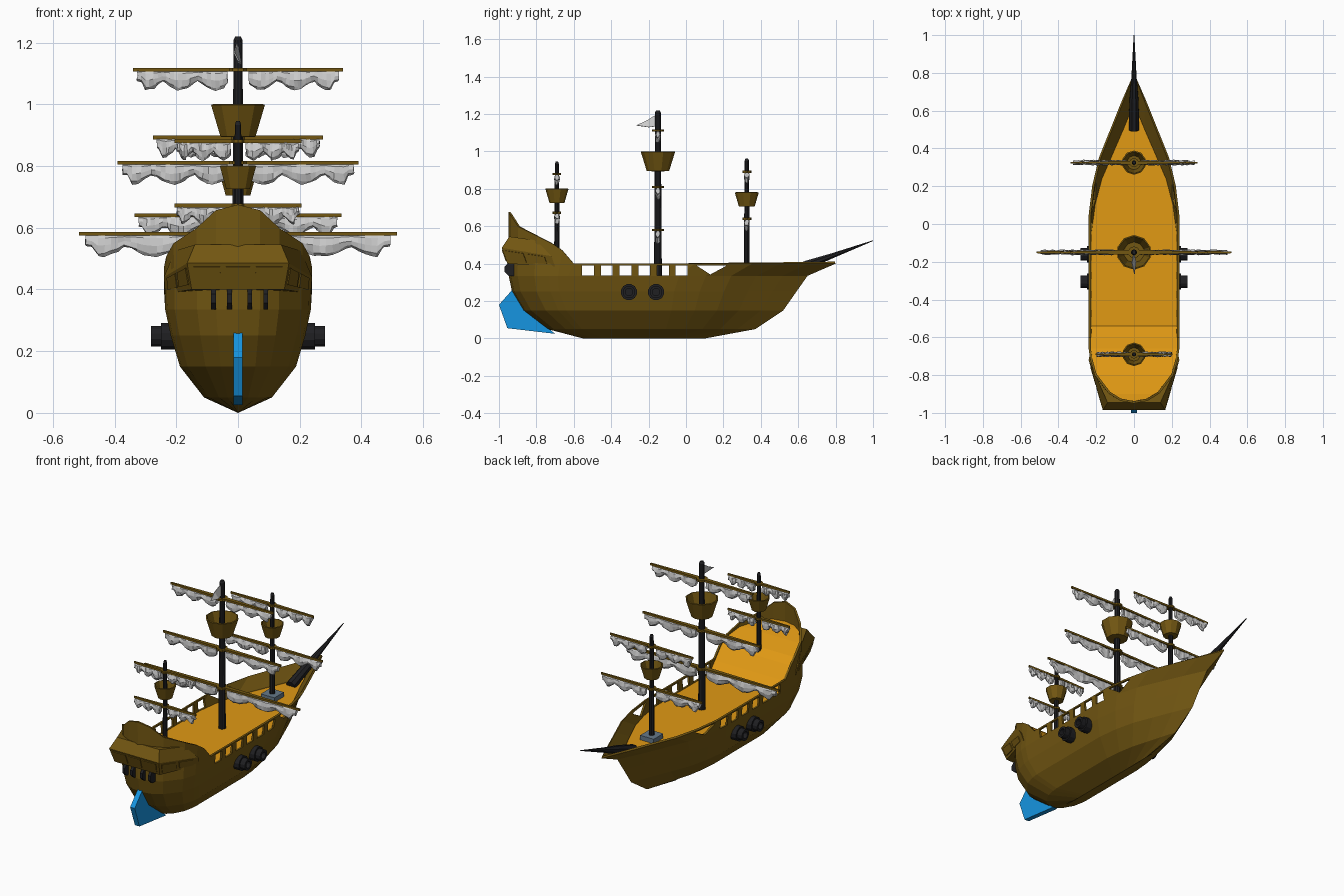
import bpy, bmesh, math, random
from mathutils import Matrix, Vector

if "Cube" in bpy.data.objects:
    bpy.data.objects.remove(bpy.data.objects["Cube"])
random.seed(4)

def mat(name, r, g, b):
    m = bpy.data.materials.new(name)
    m.diffuse_color = (r, g, b, 1)
    m.use_nodes = True
    m.node_tree.nodes["Principled BSDF"].inputs["Base Color"].default_value = m.diffuse_color
    return m

BROWN = mat("hull_wood", .17, .095, .006)
DECK = mat("deck_wood", .75, .32, .007)
BLACK = mat("black_wood", .014, .014, .016)
BLUE = mat("rudder_blue", .008, .30, .75)
SLATE = mat("slate", .13, .19, .25)

def make(name, verts, faces, m=None, solid=0, fix=True):
    me = bpy.data.meshes.new(name)
    me.from_pydata([tuple(v) for v in verts], [], faces)
    bm = bmesh.new()
    bm.from_mesh(me)
    bmesh.ops.remove_doubles(bm, verts=bm.verts, dist=1e-5)
    if fix:
        bmesh.ops.recalc_face_normals(bm, faces=bm.faces)
    bm.to_mesh(me)
    bm.free()
    ob = bpy.data.objects.new(name, me)
    bpy.context.collection.objects.link(ob)
    if m:
        me.materials.append(m)
    if solid:
        s = ob.modifiers.new("thickness", 'SOLIDIFY')
        s.thickness = solid
    return ob

def loft(name, rings, m=None, caps=True, solid=0, fix=True):
    n = len(rings[0])
    verts = [v for r in rings for v in r]
    faces = [(k*n+i, k*n+(i+1) % n, (k+1)*n+(i+1) % n, (k+1)*n+i)
             for k in range(len(rings)-1) for i in range(n)]
    if caps:
        faces += [tuple(range(n))[::-1], tuple(range(len(verts)-n, len(verts)))]
    return make(name, verts, faces, m, solid, fix)

def lathe(name, prof, loc, m=None, rot=Matrix(), n=10, solid=0):
    rings = [[rot @ Vector((r*math.cos(2*math.pi*(i+.5)/n), r*math.sin(2*math.pi*(i+.5)/n), z))
              + Vector(loc) for i in range(n)] for r, z in prof]
    return loft(name, rings, m, False, solid)

def prism(name, yz, x0, x1, m=None):
    return loft(name, [[(x, y, z) for y, z in yz] for x in (x0, x1)], m)

def interp(tab, v):
    for (a, p), (b, q) in zip(tab, tab[1:]):
        if v <= b:
            return p + (q-p)*max(0, (v-a)/(b-a))
    return tab[-1][1]

# hull: stacked plan outlines, stern to bow
OUT = [(0, 0), (.008, .3), (.03, .56), (.086, .87), (.135, .97), (.165, 1), (.2, 1), (.4, 1), (.57, 1),
       (.66, .92), (.745, .77), (.83, .52), (.915, .27), (1, 0)]
LEVELS = [(0, -.55, .1, 0), (.05, -.74, .37, .11), (.15, -.87, .52, .188),
          (.25, -.93, .59, .218), (.335, -.948, .65, .236), (.40, -.95, .80, .240)]
SHEER = [(-.95, .675), (-.935, .655), (-.9, .60), (-.8, .55), (-.71, .505), (-.66, .47), (-.6, .40), (1, .40)]
rings = []
for z, ys, yb, hw in LEVELS:
    half = [(hw*w, ys + (yb-ys)*f) for f, w in OUT]
    pts = half + [(-x, y) for x, y in half[-2:0:-1]]
    rings.append([(x, y, interp(SHEER, y) if z == .40 else z) for x, y in pts])
hull = loft("hull", rings, BROWN, False, .012, False)

# railing openings, cut through both sides
cut_v, cut_f = [], []
gaps = [[(y, .337), (y+.063, .337), (y+.063, .391), (y, .391)] for y in [-.555+.1*i for i in range(6)]]
gaps.append([(.13, .342), (.215, .388), (.215, .391), (.055, .391)])
for g in gaps:
    o = len(cut_v)
    cut_v += [(x, y, z) for x in (-.4, .4) for y, z in g]
    cut_f += [(o, o+1, o+2, o+3), (o+4, o+5, o+6, o+7)]
    cut_f += [(o+i, o+(i+1) % 4, o+4+(i+1) % 4, o+4+i) for i in range(4)]
cutter = make("rail_cutter", cut_v, cut_f)
b = hull.modifiers.new("rail_gaps", 'BOOLEAN')
b.object = cutter
b.solver = 'EXACT'
bpy.context.view_layer.objects.active = hull
for md in list(hull.modifiers):
    bpy.ops.object.modifier_apply(modifier=md.name)
bpy.data.objects.remove(cutter)

# deck, sweeping up at the stern
DECKZ = [(-.95, .56), (-.9, .555), (-.8, .53), (-.70, .495), (-.66, .46), (-.6, .392), (-.54, .335), (1, .335)]
YS = [-.94, -.93, -.9, -.85, -.8, -.75, -.7, -.66, -.6, -.54, 0, .05, .18, .25, .35, .45, .55, .63]
dv = []
for y in YS:
    w = max(0, .236*interp(OUT, (y+.948)/1.598) - .006)
    dv += [(-w, y, interp(DECKZ, y)), (w, y, interp(DECKZ, y))]
make("deck", dv, [(2*i, 2*i+1, 2*i+3, 2*i+2) for i in range(len(YS)-1)], DECK, fix=False)

# stern cabin with window panels
def ring4(xb, yb, zb, xf, yf, zf):
    return [(-xb, yb, zb), (xb, yb, zb), (xf, yf, zf), (-xf, yf, zf)]
C = [ring4(.15, -.955, .40, .236, -.70, .385), ring4(.165, -.985, .485, .24, -.72, .44),
     ring4(.14, -.945, .545, .205, -.80, .525)]
loft("stern_cabin", C, BROWN)

def panel(name, a, b, c, d, u0, u1, v0, v1):
    a, b, c, d = map(Vector, (a, b, c, d))
    pt = lambda u, v: a.lerp(b, u).lerp(d.lerp(c, u), v)
    o = make(name, [pt(u0, v0), pt(u1, v0), pt(u1, v1), pt(u0, v1)], [(0, 1, 2, 3)], BROWN, .008, False)
    o.modifiers[0].offset = 0
for i, (u0, u1) in enumerate([(.06, .32), (.38, .62), (.68, .94)]):
    panel(f"stern_window_{i}", C[0][0], C[0][1], C[1][1], C[1][0], u0, u1, .18, .88)
for i, (u0, u1) in enumerate([(.06, .42), (.5, .85)]):
    panel(f"side_window_r{i}", C[0][1], C[0][2], C[1][2], C[1][1], u0, u1, .2, .85)
    panel(f"side_window_l{i}", C[0][0], C[0][3], C[1][3], C[1][0], u0, u1, .2, .85)

# dark stern bars and rudder
for i, x in enumerate((-.08, -.028, .038, .09)):
    lathe(f"stern_bar_{i}", [(0, -.008), (.038, -.008), (.038, .008), (0, .008)],
          (x, -.935, .37), BLACK, Matrix.Rotation(math.pi/2, 3, 'Y'), 8)
prism("rudder", [(-.92, .27), (-1, .18), (-.955, .055), (-.70, .025), (-.84, .14)], -.015, .015, BLUE)

# cannons
for s in (1, -1):
    for y in (-.305, -.16):
        lathe("cannon", [(0, .17), (.044, .17), (.044, .25), (.034, .25), (.034, .282), (.02, .282), (.02, .24), (0, .24)],
              (0, y, .248), BLACK, Matrix.Rotation(s*math.pi/2, 3, 'Y'), 12)

# furled sail: lumpy closed roll hanging in swags
def sail(name, x0, x1, y, z, depth):
    rings, n = [], 22
    for i in range(n+1):
        t = i/n
        d = depth*(.5 + .5*abs(math.sin(math.pi*(2.6*t+.15)))) * (1 if i < n-1 else .6)
        ring = []
        for k in range(8):
            a = 2*math.pi*k/8
            v = (1-math.cos(a))/2
            j = random.uniform(-.004, .004)
            ring.append((x0+(x1-x0)*t + j*v, y + math.sin(a)*.012 + j, z - d*v*random.uniform(.93, 1.03)))
        rings.append(ring)
    loft(name, rings)

# masts with crow's nests, yards and sails: y, base, top, radius, nest, yards
MASTS = [("main", -.15, .33, 1.22, .021, (.90, 1.0, .055, .085), [(1.112, .34), (.81, .39), (.58, .515)]),
         ("fore", .325, .33, .962, .016, (.705, .78, .042, .064), [(.892, .275), (.64, .335)]),
         ("mizzen", -.69, .45, .945, .015, (.725, .80, .04, .062), [(.88, .205), (.672, .205)])]
for name, y, z0, z1, r, (n0, n1, r0, r1), yards in MASTS:
    lathe(name+"_mast", [(0, z0), (r, z0), (r*.72, z1-.012), (r*.45, z1), (0, z1)], (0, y, 0), BLACK)
    lathe(name+"_crows_nest", [(0, n0), (r0, n0), (r1, n1)], (0, y, 0), BROWN, solid=.007)
    for z, h in yards:
        w = r*.65
        make(name+"_yard", [(x, y+dy, z+dz) for x, q in ((-h, .35), (0, 1), (h, .35))
                            for dy, dz in ((-w*q, -.006), (w*q, -.006), (w*q, .006), (-w*q, .006))],
             [(k*4+i, k*4+(i+1) % 4, k*4+4+(i+1) % 4, k*4+4+i) for k in (0, 1) for i in range(4)]
             + [(3, 2, 1, 0), (8, 9, 10, 11)], BROWN)
        lathe(name+"_yard_collar", [(0, -.006), (r*1.5, -.006), (r*1.5, .006), (0, .006)], (0, y, z), BROWN)
        for s in (1, -1):
            sail(name+"_sail", s*(.035 if h > .25 else .025), s*h*.96, y, z-.003, .05+.045*h)

# foremast step, pennant and bowsprit
prism("foremast_step", [(.28, .33), (.37, .33), (.37, .362), (.28, .362)], -.045, .045, SLATE)
make("pennant", [(0, -.155, 1.20), (0, -.155, 1.135), (.012, -.2, 1.13), (-.01, -.205, 1.168), (.004, -.265, 1.14)],
     [(0, 1, 2, 3), (3, 2, 4)], None, .004)
ang = math.atan2(.5, .185)
L = math.hypot(.5, .185)
lathe("bowsprit", [(0, 0), (.030, 0), (.026, L*.3), (.015, L*.55), (.002, L)], (0, .50, .338), BLACK,
      Matrix.Rotation(-ang, 3, 'X'), 8)
